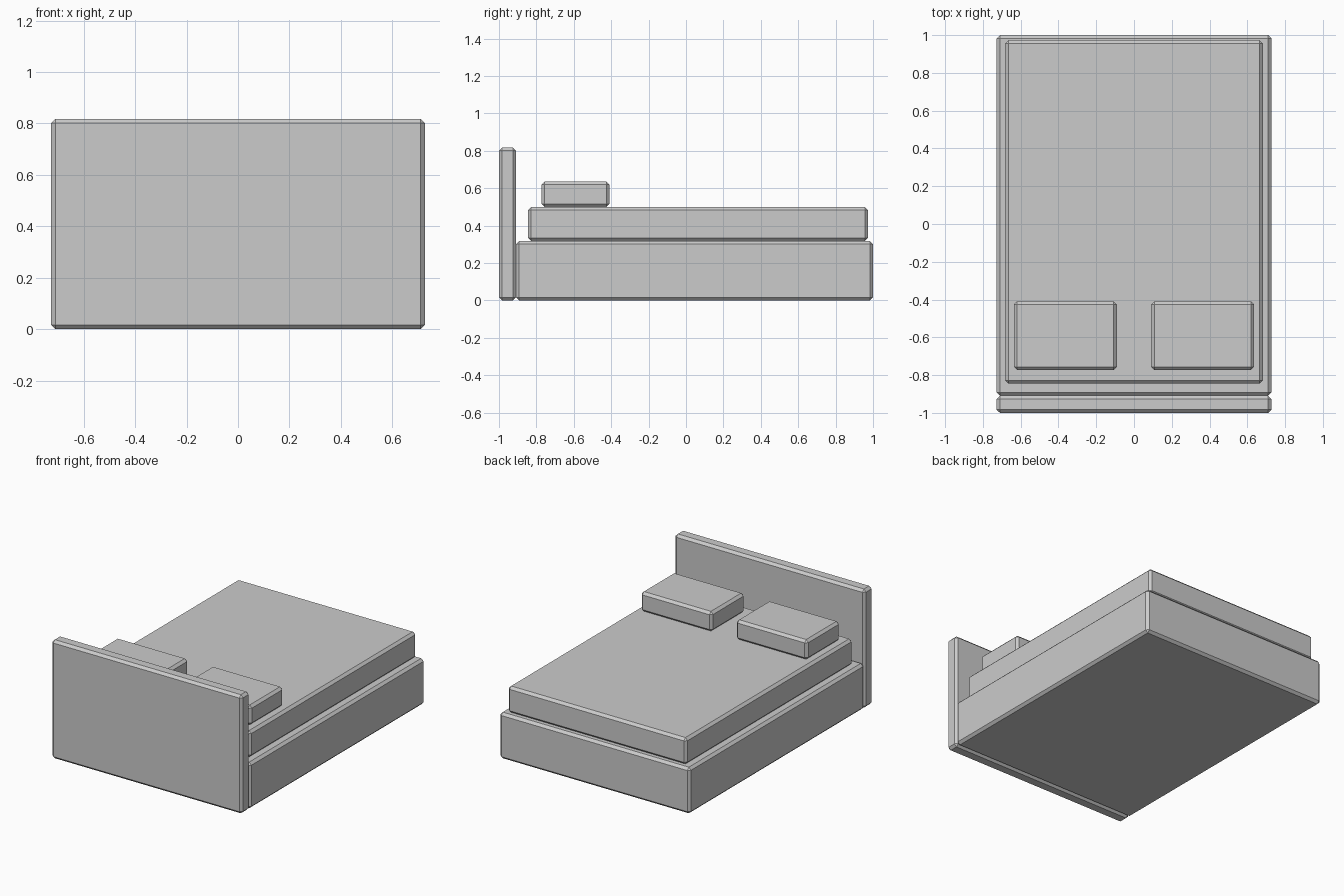
import bpy

if "Cube" in bpy.data.objects:
    bpy.data.objects.remove(bpy.data.objects["Cube"])


def box(name, x, y, z, bevel=0.017):
    """Chamfered block spanning the given (min, max) ranges."""
    spans = (x, y, z)
    bpy.ops.mesh.primitive_cube_add(size=1, location=[(a + b) / 2 for a, b in spans])
    ob = bpy.context.object
    ob.name = name
    ob.scale = [b - a for a, b in spans]
    bpy.ops.object.transform_apply(location=False, rotation=False, scale=True)
    mod = ob.modifiers.new("chamfer", 'BEVEL')
    mod.width = bevel
    mod.segments = 1
    return ob


# Frame and headboard
box("bed_base", (-0.727, 0.727), (-0.909, 1.0), (0, 0.318))
box("headboard", (-0.727, 0.727), (-1.0, -0.909), (0, 0.818))

# Mattress resting on the base
box("mattress", (-0.682, 0.682), (-0.845, 0.973), (0.318, 0.5))

# Pair of pillows, mirrored across the centre line
for side, s in (("left", -1), ("right", 1)):
    box(f"pillow_{side}", sorted((s * 0.091, s * 0.636)), (-0.773, -0.409), (0.5, 0.636))
